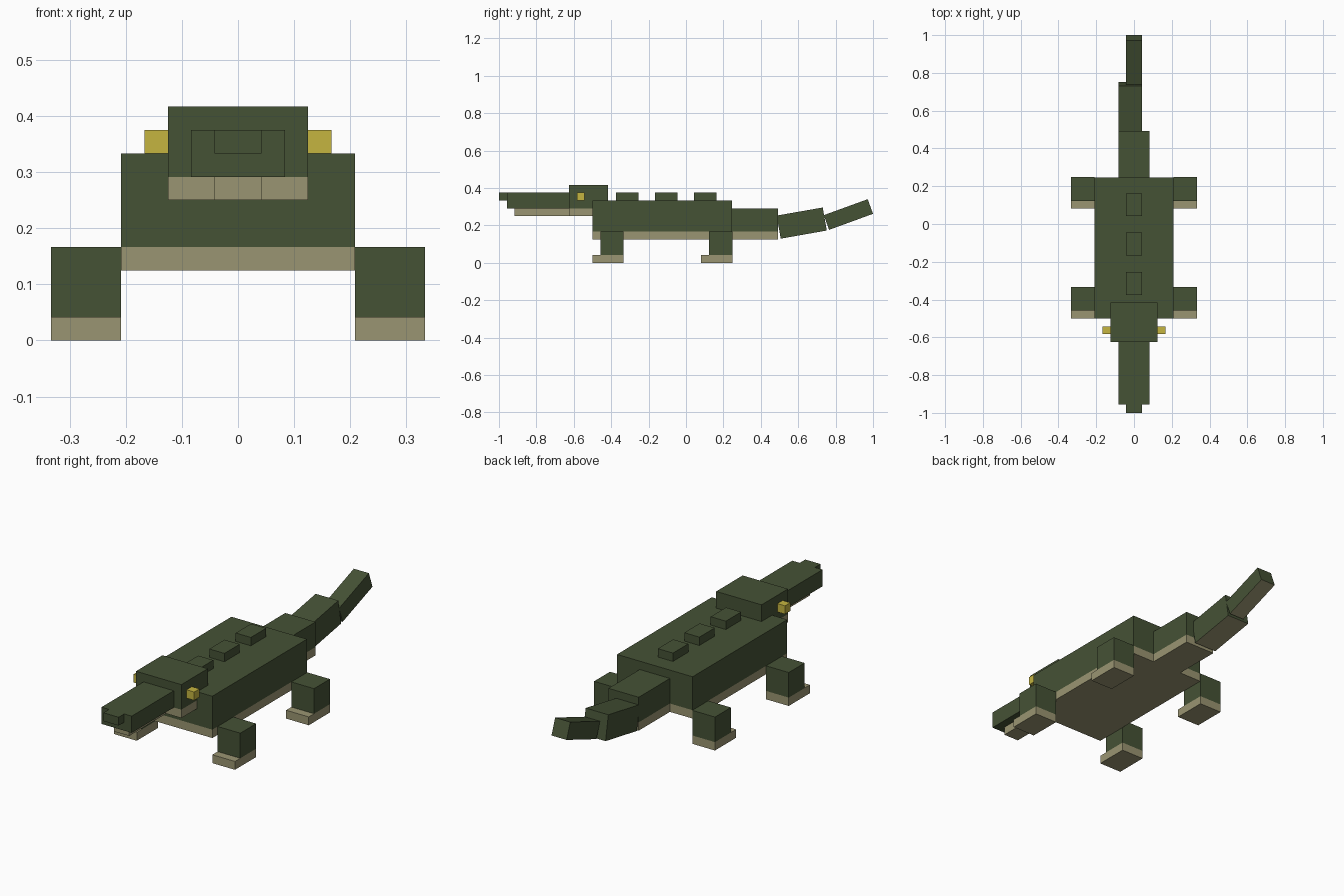
import bpy
import bmesh
from math import radians
from mathutils import Matrix, Vector

cube = bpy.data.objects.get("Cube")
if cube:
    bpy.data.objects.remove(cube, do_unlink=True)


def material(name, rgb):
    mat = bpy.data.materials.new(name)
    mat.use_nodes = True
    mat.diffuse_color = (*rgb, 1)
    mat.node_tree.nodes["Principled BSDF"].inputs["Base Color"].default_value = (*rgb, 1)
    return mat


GREEN = material("dark green", (0.06, 0.084, 0.036))
TAN = material("belly tan", (0.323, 0.301, 0.168))
YELLOW = material("eye yellow", (0.558, 0.462, 0.051))

U = 1 / 24  # block unit


def box(name, x, y, z, mats, band=0, tan_base=False, tilt=0):
    """Box from ranges in block units; band is the height of the tan lower strip."""
    lo, hi = (Vector(p) * U for p in zip(x, y, z))
    bm = bmesh.new()
    bmesh.ops.create_cube(bm, size=1, matrix=Matrix.Diagonal((*(hi - lo), 1)))
    split = (lo.z - hi.z) / 2 + band * U
    if band:
        bmesh.ops.bisect_plane(bm, geom=bm.verts[:] + bm.edges[:] + bm.faces[:],
                               plane_co=(0, 0, split), plane_no=(0, 0, 1))
    bm.normal_update()
    for face in bm.faces:
        below = band and face.calc_center_median().z < split
        if below or (tan_base and face.normal.z < -0.9):
            face.material_index = 1
    bm.transform(Matrix.Rotation(radians(tilt), 4, "X"))
    mesh = bpy.data.meshes.new(name)
    bm.to_mesh(mesh)
    bm.free()
    for mat in mats:
        mesh.materials.append(mat)
    obj = bpy.data.objects.new(name, mesh)
    obj.location = (lo + hi) / 2
    bpy.context.collection.objects.link(obj)
    return obj


SKIN = (GREEN, TAN)

# Body and back ridges
box("body", (-5, 5), (-12, 5.9), (3, 8), SKIN, band=1)
for i, y in enumerate((-9, -4, 1)):
    box(f"back_ridge_{i + 1}", (-1, 1), (y, y + 2.9), (8, 9), (GREEN,))

# Head
box("head", (-3, 3), (-15, -10), (6, 10), SKIN, band=1)
box("snout", (-2, 2), (-22.95, -15), (7, 9), (GREEN,))
box("nose", (-1, 1), (-24, -22.95), (8, 9), (GREEN,))
box("lower_jaw", (-1, 1), (-22, -15), (6, 7), (TAN,))

# Tail
box("tail_base", (-2, 2), (5.9, 11.8), (3, 7), SKIN, band=1)
box("tail_middle", (-2, 1), (11.85, 17.85), (3.6, 6.6), SKIN, tan_base=True, tilt=10)
box("tail_tip", (-1, 1), (17.84, 23.84), (5.2, 7.2), SKIN, tan_base=True, tilt=20)

# Eyes, legs and feet on both sides
for side, s in (("left", 1), ("right", -1)):
    def span(a, b):
        return sorted((s * a, s * b))

    box(f"{side}_eye", span(3, 4), (-14, -13), (8, 9), (YELLOW,))
    for end, y in (("front", -12), ("back", 1.95)):
        box(f"{end}_{side}_leg", span(5, 8), (y + 1, y + 4), (1, 4), (GREEN,))
        box(f"{end}_{side}_foot", span(5, 8), (y, y + 4), (0, 1), (TAN,))
